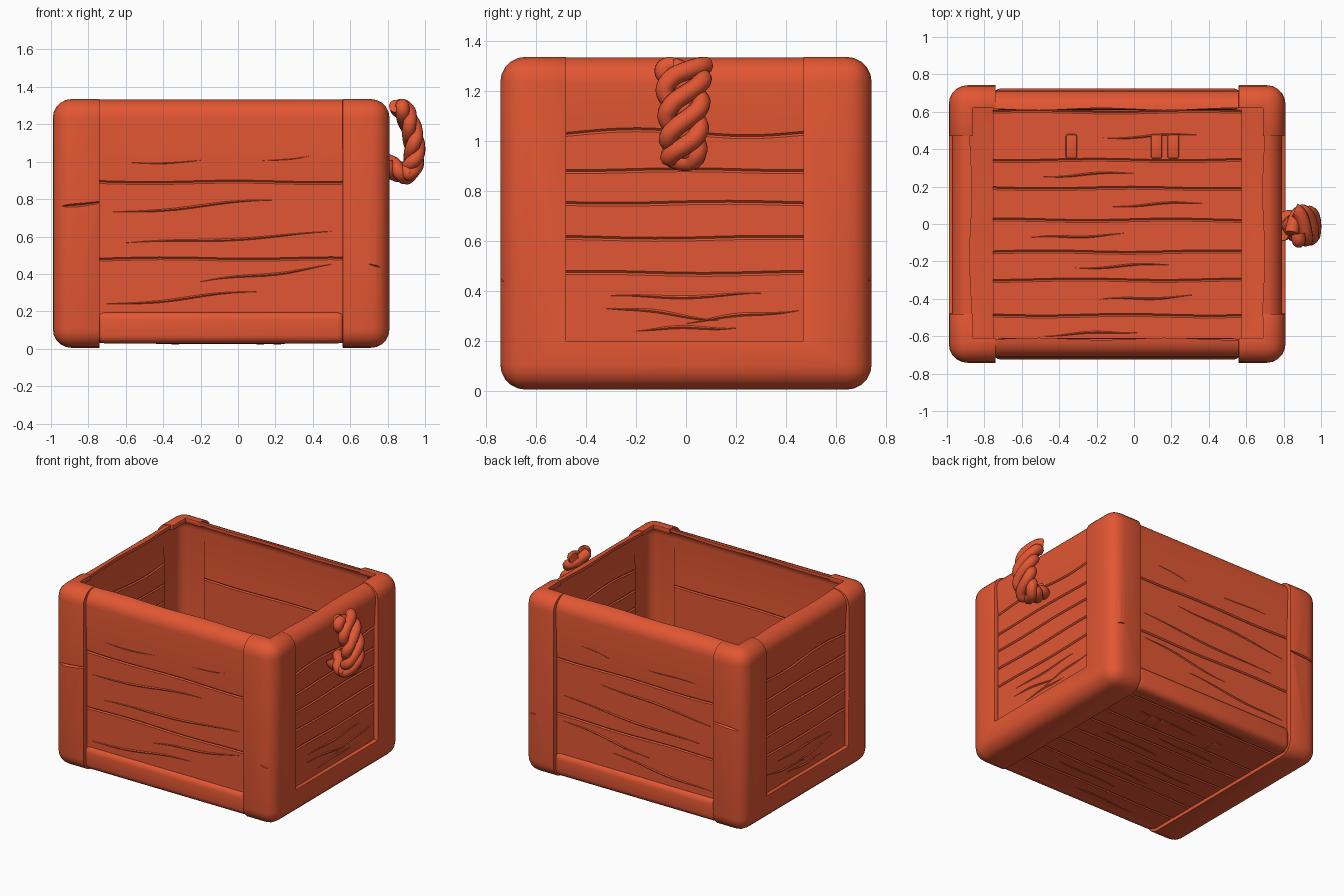
import bpy, bmesh, math, random
from mathutils import Vector

random.seed(4)
if "Cube" in bpy.data.objects:
    bpy.data.objects.remove(bpy.data.objects["Cube"])

paint = bpy.data.materials.new("terracotta_orange")
paint.use_nodes = True
COLOUR = (0.76, 0.094, 0.033, 1)
paint.diffuse_color = COLOUR
paint.node_tree.nodes["Principled BSDF"].inputs["Base Color"].default_value = COLOUR


def to_object(name, bm):
    bmesh.ops.recalc_face_normals(bm, faces=bm.faces)
    me = bpy.data.meshes.new(name)
    bm.to_mesh(me)
    bm.free()
    me.materials.append(paint)
    ob = bpy.data.objects.new(name, me)
    bpy.context.collection.objects.link(ob)
    return ob


def box(name, lo, hi, r=0, seg=5):
    """Box between two corners, optionally with rounded edges."""
    lo, hi = Vector(lo), Vector(hi)
    bm = bmesh.new()
    bmesh.ops.create_cube(bm, size=1)
    for v in bm.verts:
        v.co = (lo + hi) / 2 + v.co * (hi - lo)
    if r:
        bmesh.ops.bevel(bm, geom=bm.edges[:], offset=r, segments=seg,
                        profile=0.5, affect='EDGES')
    return to_object(name, bm)


def activate(ob):
    bpy.ops.object.select_all(action='DESELECT')
    ob.select_set(True)
    bpy.context.view_layer.objects.active = ob


def cut(ob, cutter):
    cutter.hide_render = True
    mod = ob.modifiers.new("cut", 'BOOLEAN')
    mod.operation, mod.solver, mod.object = 'DIFFERENCE', 'EXACT', cutter
    activate(ob)
    bpy.ops.object.modifier_apply(modifier=mod.name)
    bpy.data.objects.remove(cutter)


def smooth(ob, angle=35):
    activate(ob)
    bpy.ops.object.shade_smooth_by_angle(angle=math.radians(angle))


def loft(bm, rings):
    """Skin a list of equal point rings and cap both ends."""
    rings = [[bm.verts.new(co) for co in ring] for ring in rings]
    for p, q in zip(rings, rings[1:]):
        for i in range(len(p)):
            j = (i + 1) % len(p)
            bm.faces.new((p[i], p[j], q[j], q[i]))
    bm.faces.new(rings[0])
    bm.faces.new(rings[-1])


def place(axes, u, v, w):
    co = [0, 0, 0]
    for axis, value in zip(axes, (u, v, w)):
        co[axis] = value
    return co


XZY, YZX, XYZ = (0, 2, 1), (1, 2, 0), (0, 1, 2)
T, C, R = 0.022, 0.008, 0.1    # plank thickness, chamfer, top curl radius
FLARE = 0.012                  # outward lean of the top planks


def plank(name, axes, span, v0, v1, outer, inward, curl=False):
    """Plank with wavy long edges; curl leans it out and rolls a lip on top."""
    low = [(T - C, v0), (C, v0), (0, v0 + C)]
    if curl:
        arc = [math.pi / 2 * i / 6 for i in range(7)]
        high = [(R - R * math.cos(a) - FLARE, v1 - R + R * math.sin(a)) for a in arc]
        high += [(R - (R - T) * math.cos(a) - FLARE, v1 - R + (R - T) * math.sin(a))
                 for a in reversed(arc)]
    else:
        high = [(0, v1 - C), (C, v1), (T - C, v1), (T, v1 - C)]
    profile = low + high + [(T, v0 + C)]
    rings = []
    for i in range(17):
        u = span[0] + (span[1] - span[0]) * i / 16
        ring = []
        for d, v in profile:
            seam = v0 if abs(v - v0) <= C * 1.01 else v1
            amp = 0.014 if seam == 1.03 else 0.004
            if curl and seam == v1:
                # slightly uneven inner edge of the lip
                d += 0.006 * math.sin(9 * u) if d > R * 0.8 else 0
                amp = 0
            ring.append(place(axes, u, v + amp * math.sin(9 * seam + 7 * u),
                              outer + inward * d))
        rings.append(ring)
    bm = bmesh.new()
    loft(bm, rings)
    smooth(to_object(name, bm))


def ribbon(bm, axes, u0, u1, v, w, half=0.008, depth=0.012, wave=0.006, slope=0.0):
    """Tapering wavy sliver with a diamond section."""
    n, phase, rings = 12, random.uniform(0, 6), []
    for i in range(n + 1):
        t = i / n
        k = max(0.1, math.sin(math.pi * t))
        mid = v + wave * math.sin(phase + 7 * t) + slope * (t - 0.5)
        rings.append([place(axes, u0 + (u1 - u0) * t, mid + a * k, w + b * k)
                      for a, b in ((half, 0), (0, depth), (-half, 0), (0, -depth))])
    loft(bm, rings)


# Long walls, short walls and floor, laid plank by plank
LONG, SHORT, TOP, BASE = (-0.755, 0.575), (-0.495, 0.485), 1.332, 0.03
grain = bmesh.new()
for label, y, d in (("front", -0.702, 1), ("back", 0.702, -1)):
    seams = (0.1, 0.48, 0.89, TOP)
    for i, (a, b) in enumerate(zip(seams, seams[1:])):
        plank(f"{label}_plank_{i + 1}", XZY, LONG, a, b, y, d, b == TOP)
    for u, length, z, s in ((-0.74, 0.72, 1.0, 0.02), (0.0, 0.55, 1.02, 0.08),
                            (-0.7, 0.9, 0.76, 0.07), (-0.6, 1.1, 0.59, 0.06),
                            (-0.2, 0.7, 0.4, 0.09), (-0.7, 0.8, 0.27, 0.07)):
        ribbon(grain, XZY, u, u + length, z, y, 0.007, 0.006, 0.008, s)
for label, x, d in (("right", -0.96, 1), ("left", 0.78, -1)):
    seams = (0.1, 0.47, 0.61, 0.75, 0.88, 1.03, TOP)
    for i, (a, b) in enumerate(zip(seams, seams[1:])):
        plank(f"{label}_plank_{i + 1}", YZX, SHORT, a, b, x, d, b == TOP)
    for u, length, z, s in ((-0.32, 0.45, 0.31, -0.05), (0.0, 0.45, 0.3, 0.05),
                            (-0.2, 0.4, 0.25, 0.01), (-0.3, 0.6, 0.38, 0.01)):
        ribbon(grain, YZX, u, u + length, z, x, 0.007, 0.006, 0.006, s)
seams = (-0.68, -0.49, -0.3, -0.15, 0.02, 0.19, 0.34, 0.6, 0.68)
for i, (a, b) in enumerate(zip(seams, seams[1:])):
    plank(f"floor_plank_{i + 1}", XYZ, LONG, a, b, BASE, 1)
    u = random.uniform(-0.65, -0.1)
    for w in (BASE, BASE + T):
        ribbon(grain, XYZ, u, u + 0.5, (a + b) / 2, w, 0.006, 0.005, 0.006, 0.02)
to_object("wood_grain", grain)

# End frames: hollow corner posts joined by bottom bands
frame = box("end_frames", (-0.99, -0.742, 0.005), (0.81, 0.742, 1.335), R)
cut(frame, box("hollow", (-0.95, -0.697, 0.04), (0.77, 0.697, 1.3), 0.075))
cut(frame, box("middle_gap", (-0.74, -1, -1), (0.56, 1, 2)))
cut(frame, box("side_gap", (-2, -0.48, 0.2), (2, 0.47, 2)))
cut(frame, box("top_opening", (-0.86, -0.61, 1.2), (0.69, 0.62, 2)))
bevel = frame.modifiers.new("soft_edges", 'BEVEL')
bevel.width, bevel.segments = 0.012, 2
bevel.limit_method, bevel.angle_limit = 'ANGLE', math.radians(50)
activate(frame)
bpy.ops.object.modifier_apply(modifier=bevel.name)
# Splits in one pair of posts and a nick on the other pair
bm = bmesh.new()
for y in (-0.742, 0.742):
    ribbon(bm, XZY, -1.05, -0.68, 0.77, y, 0.009, 0.02, 0.003, 0.035)
    ribbon(bm, XZY, 0.7, 0.83, 0.44, y, 0.008, 0.015, 0.003, -0.02)
cut(frame, to_object("splits", bm))
smooth(frame)

# Bottom rails of the long walls
for label, side in (("front", -1), ("back", 1)):
    ys = sorted((side * 0.61, side * 0.725))
    smooth(box(label + "_bottom_rail", (-0.755, ys[0], 0.028),
               (0.575, ys[1], 0.2), 0.045, 4))

# Small wooden pegs through the floor
for i, x in enumerate((-0.335, 0.12, 0.21)):
    smooth(box(f"floor_peg_{i + 1}", (x - 0.03, 0.35, 0.024),
               (x + 0.03, 0.48, 0.062), 0.01, 2))

# Twisted rope handle: strands wound round a hanging path
PATH = [Vector(p) for p in ((0.86, 0, 1.31), (0.905, 0, 1.24), (0.94, 0, 1.13),
                            (0.945, 0, 1.02), (0.915, 0, 0.935), (0.86, 0, 0.945),
                            (0.79, 0, 0.99))]


def path_point(t):
    s = t * (len(PATH) - 1)
    i = min(int(s), len(PATH) - 2)
    return PATH[i].lerp(PATH[i + 1], s - i), (PATH[i + 1] - PATH[i]).normalized()


for k in range(3):
    cu = bpy.data.curves.new(f"rope_strand_{k + 1}", 'CURVE')
    cu.dimensions = '3D'
    cu.bevel_depth, cu.bevel_resolution, cu.use_fill_caps = 0.037, 3, True
    cu.materials.append(paint)
    spline = cu.splines.new('NURBS')
    count = 40
    spline.points.add(count - 1)
    for i, pt in enumerate(spline.points):
        t = i / (count - 1)
        pos, tangent = path_point(t)
        side = Vector((0, 1, 0))
        normal = tangent.cross(side)
        a = 2 * math.pi * (k / 3 + 2.2 * t)
        wide = 0.085 - 0.04 * t
        pos = pos + side * (wide * math.cos(a) - 0.01) + normal * 0.024 * math.sin(a)
        pt.co = (pos.x, pos.y, min(pos.z, 1.3), 1)
    spline.use_endpoint_u = True
    spline.order_u, spline.resolution_u = 4, 3
    spline.use_smooth = True
    strand = bpy.data.objects.new(cu.name, cu)
    bpy.context.collection.objects.link(strand)
